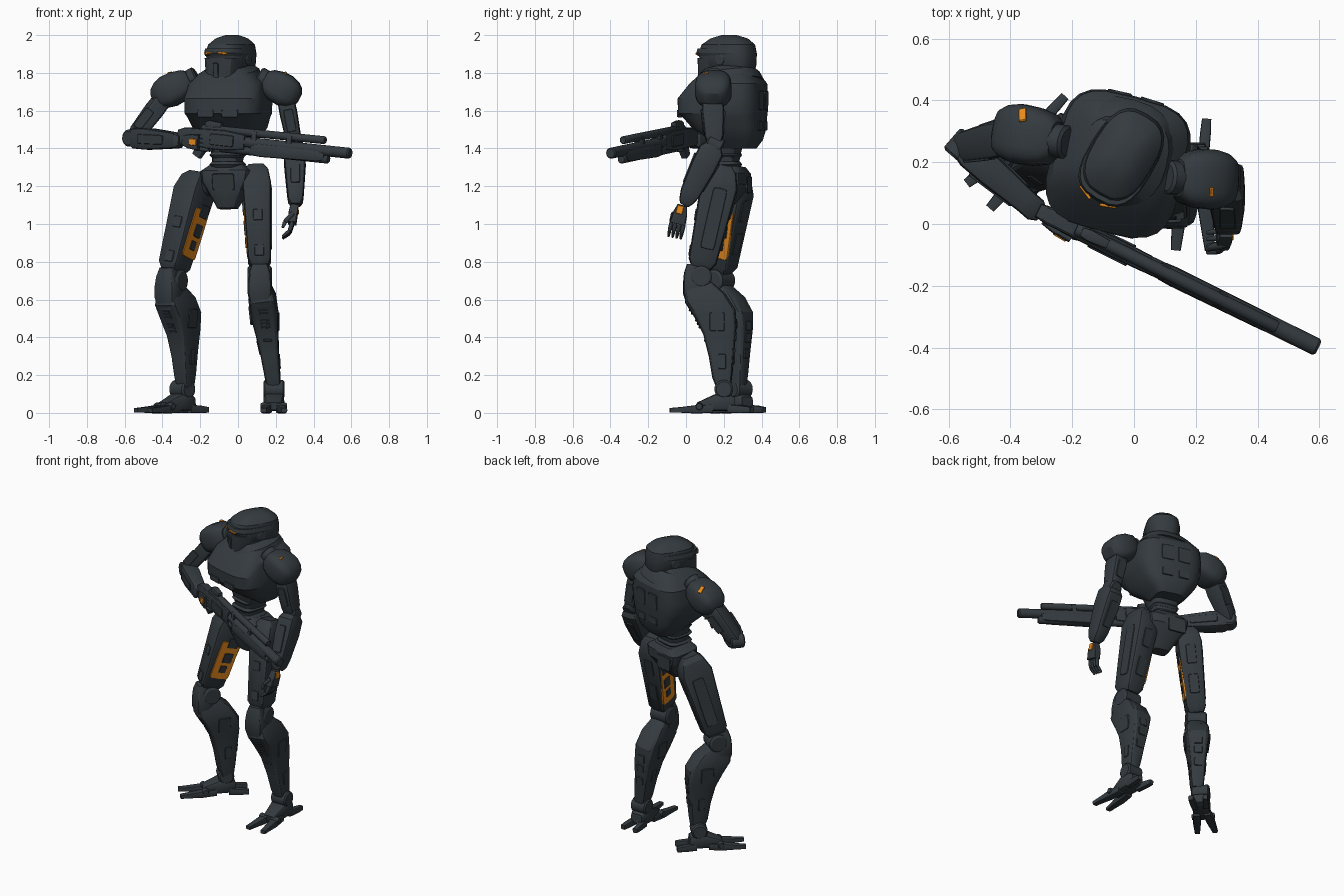
import bpy, bmesh, math
from mathutils import Vector, Matrix
from mathutils.bvhtree import BVHTree

if "Cube" in bpy.data.objects:
    bpy.data.objects.remove(bpy.data.objects["Cube"])
V = Vector
UP = V((0, 0, 1))


def material(name, rgb):
    m = bpy.data.materials.new(name)
    m.use_nodes = True
    m.diffuse_color = (*rgb, 1)
    m.node_tree.nodes["Principled BSDF"].inputs["Base Color"].default_value = (*rgb, 1)
    return m


SLATE = material("slate armour", (0.034, 0.043, 0.050))
ORANGE = material("orange marking", (0.82, 0.26, 0.012))


def spow(v, e):
    return math.copysign(abs(v) ** e, v)


def loft(name, p0, p1, side, secs, e=0.3, mat=SLATE, n=16):
    """Sweep rounded-box sections (t, width, depth, offset) from p0 to p1."""
    p0, p1, side = V(p0), V(p1), V(side)
    z = (p1 - p0).normalized()
    x = (side - z * side.dot(z)).normalized()
    y = z.cross(x)
    bm = bmesh.new()
    rings = []
    for s in secs:
        t, w, d, off = (*s, 0)[:4]
        c = p0.lerp(p1, t) + y * off
        rings.append([bm.verts.new(c + x * w / 2 * spow(math.cos(a), e) + y * d / 2 * spow(math.sin(a), e))
                      for a in (math.tau * i / n for i in range(n))])
    for a, b in zip(rings, rings[1:]):
        for i in range(n):
            j = (i + 1) % n
            bm.faces.new((a[i], a[j], b[j], b[i]))
    bm.faces.new(rings[0][::-1])
    bm.faces.new(rings[-1])
    bmesh.ops.recalc_face_normals(bm, faces=bm.faces)
    me = bpy.data.meshes.new(name)
    bm.to_mesh(me)
    bm.free()
    me.materials.append(mat)
    ob = bpy.data.objects.new(name, me)
    bpy.context.collection.objects.link(ob)
    bpy.ops.object.select_all(action="DESELECT")
    ob.select_set(True)
    bpy.context.view_layer.objects.active = ob
    bpy.ops.object.shade_smooth_by_angle(angle=math.radians(28))
    return ob


def rod(name, p0, p1, r, r2=None):
    r2 = r2 or r
    b = min(0.2, 0.008 / max((V(p1) - V(p0)).length, 0.01))
    return loft(name, p0, p1, (0.3, 0.5, 0.8), [(0, 1.6 * r, 1.6 * r), (b, 2 * r, 2 * r),
                (1 - b, 2 * r2, 2 * r2), (1, 1.6 * r2, 1.6 * r2)], 1, n=20)


def plate(name, ob, near, along, length, width, mat=SLATE, lift=0):
    """Lay a thin plate on the surface of ob closest to a point."""
    me = ob.data
    tree = BVHTree.FromPolygons([v.co for v in me.vertices], [tuple(p.vertices) for p in me.polygons])
    loc, nor, _, _ = tree.find_nearest(V(near))
    loc = loc + nor * lift
    return loft(name, loc - nor * 0.004, loc + nor * 0.004, along,
                [(0, length, width), (0.6, length, width), (1, length - 0.004, width - 0.004)], 0.18, mat)


# Torso, twisted towards the right
TW = Matrix.Rotation(math.radians(-15), 3, "Z")
C = V((-0.05, 0.2, 0))


def body(x, y, z):
    return C + TW @ V((x, y, 0)) + UP * z


tx = TW @ V((1, 0, 0))
chest = loft("chest", body(0, 0, 1.40), body(0, 0, 1.84), tx,
             [(0, .18, .18, .08), (.1, .26, .26, .07), (.25, .37, .37, .03), (.38, .41, .42, .005), (.42, .43, .445, -.005),
              (.6, .435, .45, -.005), (.78, .41, .38, .025), (.91, .30, .28, .035), (1, .18, .17, .03)], 0.55, n=24)
loft("collar", body(0, .03, 1.75), body(-.01, .02, 1.825), tx,
     [(0, .34, .36), (.6, .32, .32), (1, .24, .25)], 0.8, n=24)
for s in (-1, 1):
    plate("lower_chest_panel", chest, body(s * .07, -.3, 1.53), tx, .09, .04)
    plate("back_panel", chest, body(s * .06, .35, 1.65), UP, .10, .08)
    plate("lower_back_panel", chest, body(s * .06, .35, 1.52), UP, .05, .07)
rod("neck", body(.01, .02, 1.78), body(.01, .02, 1.88), .07)

# Waist and pelvis
loft("waist", (-.06, .2, 1.24), (-.05, .21, 1.46), tx, [(0, .16, .15), (.4, .15, .14), (.7, .17, .16), (1, .22, .2)], .5)
for i in range(3):
    loft("waist_ring", (-.055, .2, 1.30 + .05 * i), (-.055, .2, 1.33 + .05 * i), tx,
         [(0, .15, .16), (.5, .18, .18), (1, .15, .16)], .5)
pelvis = loft("pelvis", (-.05, .2, 1.08), (-.05, .22, 1.31), tx,
              [(0, .10, .09, -.02), (.25, .16, .16, -.01), (.6, .26, .23), (.85, .28, .22), (1, .18, .17)], .4)
plate("pelvis_plate", pelvis, (-.1, 0, 1.2), tx, .12, .09)
plate("rear_pelvis_plate", pelvis, (-.03, .5, 1.2), tx, .12, .09)

# Head, turned further right
HW = Matrix.Rotation(math.radians(-31), 3, "Z")
H = V((-.037, .22, 0))


def head(x, y, z):
    return H + HW @ V((x, y, 0)) + UP * z


hx = HW @ V((1, 0, 0))
helmet = loft("helmet", head(0, 0, 1.82), head(0, 0, 2.0), hx,
              [(0, .18, .24, .03), (.1, .20, .29, .01), (.45, .215, .315), (.72, .20, .285, .005),
               (.9, .14, .2, .01), (1, .06, .08, .01)], .72, n=24)
mask = loft("face_mask", head(0, 0, 1.65), head(0, 0, 1.88), hx,
            [(0, .07, .08, -.09), (.15, .11, .15, -.07), (.6, .18, .22, -.045), (1, .20, .25, -.03)], .55)
brow = loft("brow", head(0, -.01, 1.89), head(0, -.01, 1.93), hx, [(0, .21, .30), (.35, .22, .315), (1, .212, .30)], .7, n=24)
plate("nose_ridge", mask, head(0, -.3, 1.77), UP, .14, .03)
for s in (-1, 1):
    plate("eye_marking", brow, head(s * .06, -.2, 1.903), hx, .055, .011, ORANGE)
    rod("ear_disc", head(s * .09, .01, 1.87), head(s * .108, .01, 1.87), .03)


# Legs
def leg(side, hip, knee, ankle, yaw, foot, foot_yaw):
    s = 1 if side == "left" else -1
    hip, knee, ankle, foot = V(hip), V(knee), V(ankle), V(foot)
    R = Matrix.Rotation(math.radians(yaw), 3, "Z")
    x, y = R @ V((1, 0, 0)), R @ V((0, 1, 0))
    thigh = loft(side + "_thigh", knee + UP * .05, hip + UP * .06, x,
                 [(0, .09, .11), (.06, .122, .15), (.8, .155, .20), (.94, .13, .15), (1, .08, .09)], .25)
    rod(side + "_hip_joint", (-.06 + s * .04, .2, 1.22), hip - x * s * .03, .065)
    at = lambda t: knee.lerp(hip, t)
    plate(side + "_inner_marking", thigh, at(.44) - x * s * .2 + y * .005, hip - knee, .27, .125, ORANGE, -.001)
    for t, l, w, b in ((.67, .07, .07, .02), (.32, .05, .045, .01), (.47, .07, .06, .015)):
        plate(side + "_inner_cover", thigh, at(t) - x * s * .2 + y * b, hip - knee, l, w, SLATE, .003)
    plate(side + "_outer_panel", thigh, at(.58) + x * s * .2, hip - knee, .33, .075)
    for t in (.3, .65):
        plate(side + "_front_panel", thigh, at(t) - y * .2, hip - knee, .06, .05)
        plate(side + "_rear_panel", thigh, at(t) + y * .2, hip - knee, .12, .06)
    rod(side + "_knee_joint", knee - x * .065, knee + x * .065, .058)
    loft(side + "_knee_pad", knee - y * .03 - UP * .15, knee - y * .05 + UP * .07, x,
         [(0, .10, .09), (.3, .13, .12), (.55, .13, .11), (.8, .11, .09), (1, .08, .05)], .4)
    shin = loft(side + "_shin", ankle + UP * .02, knee - UP * .01, x,
                [(0, .07, .08), (.1, .085, .11, .005), (.3, .10, .14, .025), (.5, .125, .18, .04),
                 (.66, .15, .22, .035), (.82, .15, .22, 0), (.95, .11, .14, -.02), (1, .09, .1, -.02)], .4)
    mid = lambda t: ankle.lerp(knee, t)
    for k in range(6):
        plate(side + "_shin_vent", shin, mid(.34 + .035 * k) - y * .3, x, .045, .012, SLATE, -.001)
    for q in (-1, 1):
        plate(side + "_calf_panel", shin, mid(.6) + x * q * .3 + y * .03, UP, .10, .08)
        plate(side + "_ankle_panel", shin, mid(.28) + x * q * .3 + y * .03, UP, .08, .04)
    for t in (.3, .45, .6):
        plate(side + "_rear_calf_panel", shin, mid(t) + y * .3, UP, .05, .05)
    # Foot with splayed toes and heel prongs
    F = Matrix.Rotation(math.radians(foot_yaw), 3, "Z")
    at = lambda *p: foot + F @ V(p)
    fx = F @ V((1, 0, 0))
    rod(side + "_ankle_joint", at(-.055, 0, .125), at(.055, 0, .125), .05)
    loft(side + "_foot", at(0, .06, .055), at(0, -.14, .035), fx,
         [(0, .08, .06), (.2, .11, .10, .01), (.5, .11, .09, .01), (1, .08, .04)], .35)
    for q in (-1, 1):
        loft(side + "_toe", at(q * .032, -.06, .022), at(q * .055, -.285, .014), fx,
             [(0, .045, .044), (.4, .05, .044), (.75, .04, .03), (1, .032, .024)])
        loft(side + "_heel_prong", at(q * .035, .02, .022), at(q * .045, .14, .016), fx,
             [(0, .035, .044), (.6, .035, .04), (1, .03, .03)])
        rod(side + "_toe_hinge", at(q * .015, -.13, .034), at(q * .07, -.13, .034), .02)


leg("left", (.095, .20, 1.25), (.115, .08, .72), (.19, .20, .12), 0, (.19, .20, 0), 0)
leg("right", (-.205, .26, 1.21), (-.345, .18, .70), (-.275, .275, .12), -35, (-.295, .285, 0), -47)


# Arms
def arm(side, pad_in, pad_out, shoulder, elbow, wrist, hint, thick):
    pad_in, pad_out, shoulder, elbow, wrist, hint = map(V, (pad_in, pad_out, shoulder, elbow, wrist, hint))
    out = (pad_out - pad_in).normalized()
    pad = loft(side + "_shoulder_pad", pad_in, pad_out, UP,
               [(0, .10, .12), (.12, .14, .165), (.35, .17, .19), (.6, .175, .195), (.8, .15, .175),
                (.93, .11, .14), (1, .06, .09)], .62, n=24)
    rod(side + "_shoulder_joint", pad_in - out * .04, shoulder, .055)
    upper = loft(side + "_upper_arm", elbow, shoulder, hint,
                 [(0, .07, .07), (.15, .085, .10), (.6, .095, .12), (.9, .09, .11), (1, .07, .08)], .35)
    for q in (-1, 1):
        plate(side + "_upper_arm_panel", upper, elbow.lerp(shoulder, .4) + V((0, q * .2, 0)), shoulder - elbow, .12, .05)
    axis = (wrist - elbow).normalized()
    turn = axis.cross(hint).normalized()
    rod(side + "_elbow_joint", elbow - turn * .045, elbow + turn * .045, .045)
    fore = loft(side + "_forearm", elbow, wrist, hint,
                [(0, .08, .08), (.1, .11, thick), (.35, .115, thick), (.8, .09, thick * .8), (.93, .08, .08), (1, .05, .05)], .3)
    for q in (-1, 1):
        plate(side + "_forearm_panel", fore, elbow.lerp(wrist, .5) + turn * q * .2, axis, .17, .05)
    return pad


def hand(side, wrist, axis, across, curl, bend, mark):
    """Palm with four two-part fingers and a thumb; curl is the grip side."""
    wrist, axis, across, curl = V(wrist), V(axis).normalized(), V(across).normalized(), V(curl).normalized()
    end = wrist + axis * .08
    palm = loft(side + "_palm", wrist - axis * .02, end, across, [(0, .05, .04), (.4, .075, .05), (1, .085, .045)])
    plate(side + "_hand_marking", palm, wrist + axis * mark - curl * .2, axis, .045, .035, ORANGE)
    for k in range(4):
        a = end + across * (.022 * (k - 1.5))
        b = a + axis * .045 + curl * bend * .02
        c = b + axis * (.045 * (1 - bend)) + curl * (.02 + .03 * bend)
        rod(side + "_finger_base", a, b, .011)
        rod(side + "_fingertip", b, c, .010, .007)
    t0 = wrist + axis * .03 + across * .035
    t1 = t0 + axis * .04 + curl * .04
    rod(side + "_thumb_base", t0, t1, .013)
    rod(side + "_thumb_tip", t1, t1 + axis * .03 + curl * .01, .011, .008)


left_pad = arm("left", (.14, .15, 1.765), (.325, .14, 1.665), (.245, .14, 1.70), (.30, .15, 1.42), (.305, -.01, 1.10), (1, 0, 0), .135)
plate("left_shoulder_marking", left_pad, (.27, .09, 1.84), (0, 1, 0), .03, .012, ORANGE)
hand("left", (.295, -.025, 1.08), (-.1, -.25, -1), (0, -1, .2), (-1, 0, -.2), .5, .04)
right_pad = arm("right", (-.25, .27, 1.765), (-.445, .305, 1.66), (-.37, .29, 1.70), (-.555, .25, 1.455), (-.30, .03, 1.44), (0, 0, 1), .10)
plate("right_shoulder_marking", right_pad, (-.385, .38, 1.85), (-.1, 1, -.3), .05, .025, ORANGE)
hand("right", (-.27, .005, 1.44), (.7, -.45, -.1), (0, 0, 1), (.5, .85, 0), .8, .05)

# Rifle held across the body
B, T = V((-.26, .02, 1.465)), V((.585, -.395, 1.375))
gd = (T - B).normalized()
gs = UP.cross(gd).normalized()
gu = gd.cross(gs)


def gun(s, up, across=0):
    return B.lerp(T, s) + gu * up + gs * across


receiver = loft("rifle_receiver", gun(-.06, -.005), gun(.36, 0), gu,
                [(0, .07, .045), (.1, .10, .06), (.7, .11, .065), (1, .08, .06)])
rod("rifle_barrel", gun(.25, 0), gun(1.012, 0), .029)
rod("upper_tube", gun(.08, .05), gun(.85, .055), .021)
rod("lower_tube", gun(.2, -.043), gun(.88, -.043), .024)
for s in (.4, .62):
    loft("tube_clamp", gun(s, 0), gun(s + .03, 0), gu, [(0, .13, .05), (1, .13, .05)])
loft("fore_grip", gun(.42, -.035), gun(.86, -.03), gu, [(0, .06, .06), (.1, .07, .065), (.9, .06, .06), (1, .04, .05)])
loft("rifle_grip", gun(.06, -.10), gun(.1, -.03), gd, [(0, .05, .035), (1, .06, .045)])
loft("rifle_sight", gun(.1, .07), gun(.2, .075), gu, [(0, .03, .03), (.3, .05, .04), (1, .03, .03)])
for q in (-1, 1):
    plate("receiver_panel", receiver, gun(.22, 0, q * .2), gd, .14, .06)
